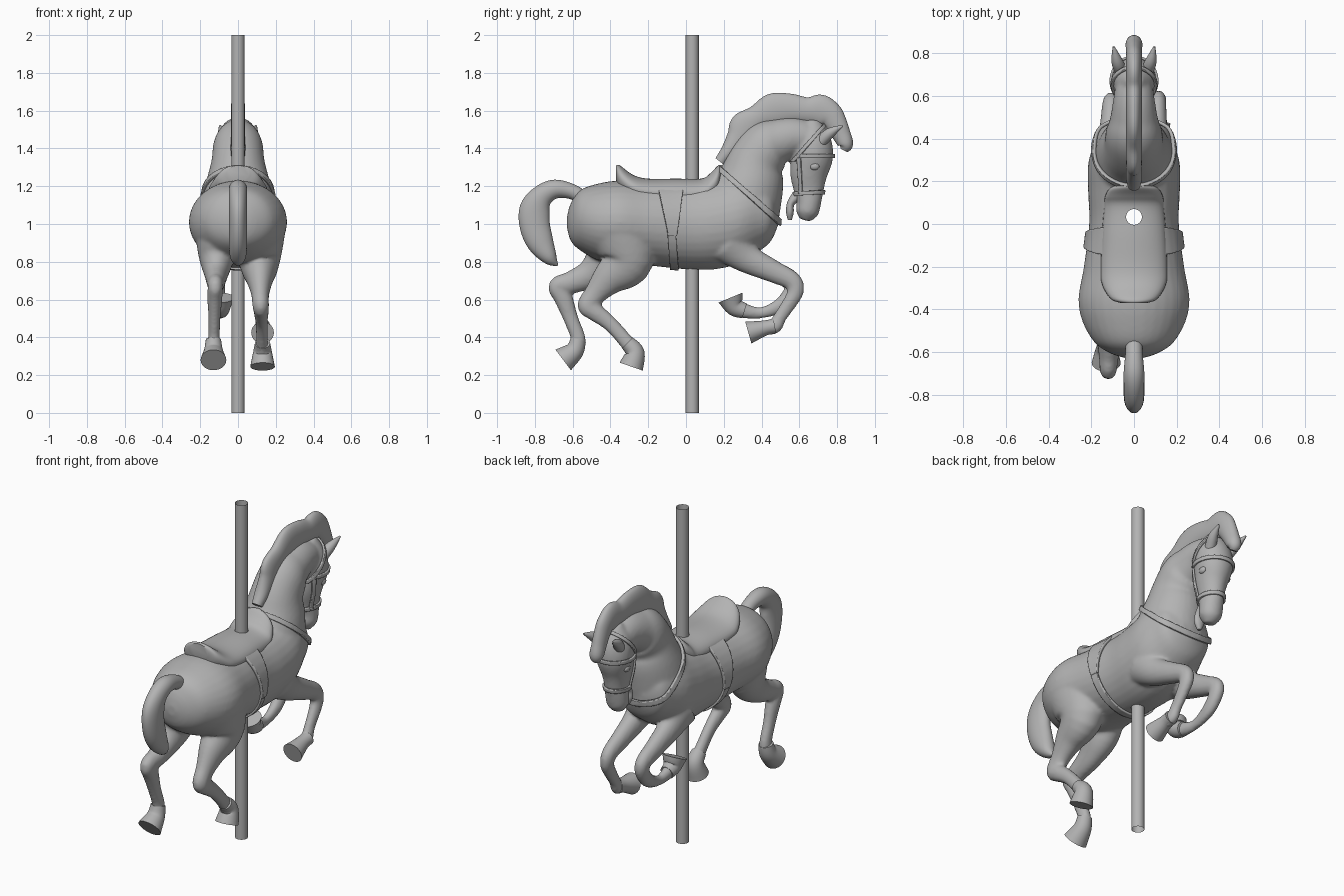
import bpy, bmesh, math
from mathutils import Vector, Matrix

default_cube = bpy.data.objects.get("Cube")
if default_cube:
    bpy.data.objects.remove(default_cube, do_unlink=True)

UNIT = 0.01          # section paths are written in hundredths
SIDES = 32
STEPS = 5
GREY = (0.45, 0.45, 0.45, 1)

grey = bpy.data.materials.new("plain_grey")
grey.use_nodes = True
grey.diffuse_color = GREY
grey.node_tree.nodes["Principled BSDF"].inputs["Base Color"].default_value = GREY
parts = []


def make(name, bm):
    """Turn a bmesh into a grey object."""
    mesh = bpy.data.meshes.new(name)
    bm.to_mesh(mesh)
    bm.free()
    obj = bpy.data.objects.new(name, mesh)
    bpy.context.collection.objects.link(obj)
    mesh.materials.append(grey)
    parts.append(obj)
    return obj


def spline(a, b, c, d, t):
    return 0.5 * (2*b + (c - a)*t + (2*a - 5*b + 4*c - d)*t*t + (3*b - a - 3*c + d)*t**3)


def add_loft(bm, path, width=1.0, most=99, x_start=0, x_end=0, upright=False):
    """Sweep ellipses along a path of (y, z, half depth, optional half width)."""
    last = len(path) - 1
    knots = []
    for i, (y, z, r, *own) in enumerate(path):
        w = own[0] if own else min(r * width, most)
        knots.append((x_start + (x_end - x_start) * i / last, y, z, r, w))
    padded = [knots[0]] + knots + [knots[-1]]
    rows = []
    for i in range(last):
        columns = list(zip(*padded[i:i + 4]))
        for s in range(STEPS):
            rows.append([spline(*column, s / STEPS) for column in columns])
    rows.append(knots[-1])

    loops = []
    for i, (x, y, z, r, w) in enumerate(rows):
        before, after = rows[max(i - 1, 0)], rows[min(i + 1, len(rows) - 1)]
        arm = Vector((0, before[2] - after[2], after[1] - before[1])).normalized()
        if upright:
            arm = Vector((0, 0, 1))
        loop = []
        for k in range(SIDES):
            turn = math.tau * k / SIDES
            offset = arm * r * math.cos(turn) + Vector((w * math.sin(turn), 0, 0))
            loop.append(bm.verts.new((Vector((x, y, z)) + offset) * UNIT))
        loops.append(loop)
    for low, high in zip(loops, loops[1:]):
        for k in range(SIDES):
            n = (k + 1) % SIDES
            bm.faces.new((low[k], low[n], high[n], high[k]))
    bm.faces.new(loops[0])
    bm.faces.new(loops[-1])
    bmesh.ops.recalc_face_normals(bm, faces=bm.faces)


def loft(name, path, **rules):
    bm = bmesh.new()
    add_loft(bm, path, **rules)
    return make(name, bm)


def tube(name, radius, low, high, capped):
    bm = bmesh.new()
    bmesh.ops.create_cone(bm, cap_ends=capped, segments=32, radius1=radius, radius2=radius,
                          depth=high - low,
                          matrix=Matrix.Translation((0, 0.033, (low + high) / 2)))
    return make(name, bm)


# Torso, neck and head share one skin
skin = bmesh.new()
torso = [(-63, 101, 3), (-61, 101, 10), (-56, 102, 16, 18), (-46, 101, 20.5, 24),
         (-35, 101, 22, 26), (-20, 100, 22, 23.5), (0, 99, 23, 21), (15, 100, 24, 21.5),
         (28, 103, 24, 21.5), (38, 106, 21, 18.5), (45, 106, 15), (49, 106, 6)]
neck = [(29, 107, 21), (34, 122, 18), (37, 133, 15), (43, 141, 14), (49, 144, 12),
        (57, 146, 10.5), (65, 145, 9), (68, 144, 6)]
head = [(67, 155, 4), (67, 147, 9), (67, 137, 11, 10.5), (65, 127, 10, 8.5),
        (65, 118, 8, 6.5), (65, 111, 6.5), (64, 106, 6), (63, 102, 3)]
add_loft(skin, torso, upright=True)
add_loft(skin, neck, width=0.94)
add_loft(skin, head)


def leg(name, x_start, x_end, path):
    """Blend the leg into the skin; its last three sections make the hoof."""
    add_loft(skin, path[:-1], width=0.8, x_start=x_start, x_end=x_end)
    loft(name + "_hoof", path[-3:], x_start=x_end, x_end=x_end)


leg("right_hind_leg", -11, -13,
    [(-40, 97, 15), (-42, 83, 12), (-50, 74, 8), (-61, 69, 6), (-68, 67, 5), (-65, 61, 5),
     (-61, 50, 4), (-57, 39, 4), (-59, 33, 5), (-65, 28, 6.8)])
leg("left_hind_leg", 11, 13,
    [(-35, 98, 18), (-31, 81, 14), (-41, 71, 9), (-48, 63, 6), (-52, 57, 5.5), (-49, 54, 5),
     (-40, 47, 4), (-31, 37, 4), (-27, 32, 5), (-29, 24.5, 6.5)])
shoulder = [(23, 90, 12), (32, 82, 8), (46, 75, 6)]
leg("left_fore_leg", 10, 13, shoulder +
    [(56, 70, 5), (58, 65, 4.5), (56, 60, 4), (50, 51, 3.5), (47, 46, 4), (42, 45, 4),
     (33, 42.5, 6)])
leg("right_fore_leg", -12, -9, shoulder +
    [(56, 70, 5), (56, 64, 4.5), (50, 57, 4), (40, 53, 3), (31, 54, 4), (26, 56, 5),
     (23.5, 61, 6.8)])

body = make("horse_body", skin)
remesh = body.modifiers.new("fuse", "REMESH")
remesh.mode = "VOXEL"
remesh.voxel_size = UNIT
relax = body.modifiers.new("relax", "SMOOTH")
relax.factor = 0.5
relax.iterations = 8

# Open mouth, scalloped mane and curled tail
loft("lower_jaw", [(59, 115, 3), (55.5, 111, 2, 3), (55, 106, 2, 3), (55, 102, 1)])
loft("mane", [(18, 133, 3), (22, 138, 4), (28, 145, 7), (32, 151, 9), (38, 156, 7),
              (46, 160, 9), (55, 161, 8), (64, 160, 7), (71, 160, 8.5), (76, 158, 7),
              (79, 154, 6), (82, 148, 5), (84.5, 142, 4), (83.5, 139, 2)], most=3.8)
loft("tail", [(-54, 113, 4), (-60, 117, 4), (-69, 118.5, 5), (-76, 115, 6), (-80, 108, 8),
              (-80, 99, 8), (-77, 90, 7), (-72, 82, 4), (-68, 78, 0.5)], most=4.8)

# Saddle seat with raised cantle and pommel
saddle = loft("saddle", [(-37, 127, 4, 6), (-35, 124, 7, 11), (-28, 119, 7, 15),
                         (-20, 117, 7, 15.5), (-5, 116, 8, 15), (8, 116, 8, 14),
                         (13, 119, 8, 13.5), (17, 123, 8, 11), (19, 126, 5)], upright=True)

# Bore the pole hole through body and saddle
cutter = tube("pole_cutter", 0.037, 0.5, 1.6, True)
parts.remove(cutter)
cutter.hide_render = True
for obj in (body, saddle):
    bore = obj.modifiers.new("bore", "BOOLEAN")
    bore.operation = "DIFFERENCE"
    bore.solver = "EXACT"
    bore.object = cutter
graph = bpy.context.evaluated_depsgraph_get()
baked = [bpy.data.meshes.new_from_object(o.evaluated_get(graph)) for o in (body, saddle)]
for obj, mesh in zip((body, saddle), baked):
    obj.modifiers.clear()
    obj.data = mesh
bpy.data.objects.remove(cutter, do_unlink=True)
tube("pole", 0.035, 0, 2, False)


def strap(name, start, end, half, thick=0.011, taper=0, behind=0, low=0, high=0):
    """Raise a band of skin along the line start-end (y, z), trimmed to the given limits."""
    a, b = (Vector((0, *p)) * UNIT for p in (start, end))
    normal = (b - a).cross(Vector((1, 0, 0))).normalized()
    planes = [(a + normal * half * s, normal * s - Vector((0, 0, taper))) for s in (1, -1)]
    if behind:
        planes.append((Vector((0, behind, 0)) * UNIT, Vector((0, -1, 0))))
    if low:
        planes.append((Vector((0, 0, low)) * UNIT, Vector((0, 0, -1))))
    if high:
        planes.append((Vector((0, 0, high)) * UNIT, Vector((0, 0, 1))))
    bm = bmesh.new()
    bm.from_mesh(body.data)
    for co, no in planes:
        bmesh.ops.bisect_plane(bm, geom=bm.verts[:] + bm.edges[:] + bm.faces[:],
                               plane_co=co, plane_no=no, clear_outer=True)
    shell = make(name, bm).modifiers.new("raise", "SOLIDIFY")
    shell.thickness = thick
    shell.offset = 1


# Collar, girth, saddle flaps and bridle
strap("breast_collar", (16, 131), (49, 101), 0.013, thick=0.016)
strap("girth", (-9, 110), (-6, 76), 0.022)
strap("saddle_flaps", (-8, 118), (-7, 90), 0.066, thick=0.016, taper=0.18, low=94)
strap("brow_band", (58, 136), (78, 136), 0.01, behind=59)
strap("nose_band", (56, 116), (74, 117), 0.011, behind=54)
strap("crown_strap", (73, 152), (56, 132), 0.009, low=133)
strap("cheek_straps", (60, 136), (61, 116), 0.009, low=116, high=136)

# Ears and eyes, one per side
for side, sign in (("left", 1), ("right", -1)):
    loft(side + "_ear", [(71, 143, 3), (76, 148, 2.8), (83, 152, 0.5)],
         x_start=6 * sign, x_end=9.5 * sign)
    bm = bmesh.new()
    bmesh.ops.create_uvsphere(bm, u_segments=16, v_segments=10, radius=1)
    place = Matrix.Translation((0.085 * sign, 0.68, 1.305))
    bmesh.ops.transform(bm, verts=bm.verts,
                        matrix=place @ Matrix.Diagonal((0.015, 0.026, 0.02, 1)))
    make(side + "_eye", bm)

bpy.ops.object.select_all(action="DESELECT")
for obj in parts:
    obj.select_set(True)
bpy.context.view_layer.objects.active = body
bpy.ops.object.shade_smooth_by_angle(angle=math.radians(40))
